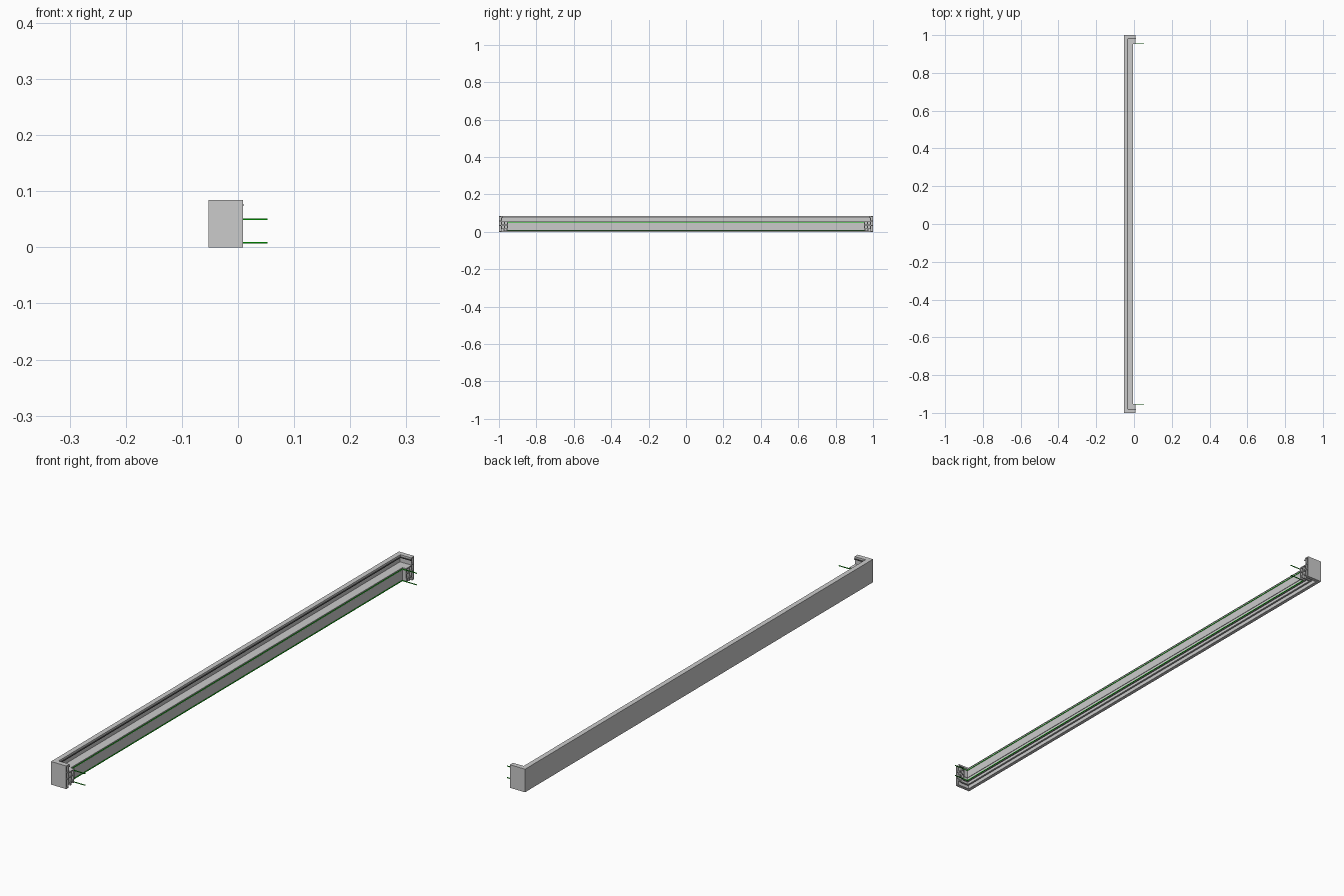
import bpy, bmesh

if "Cube" in bpy.data.objects:
    bpy.data.objects.remove(bpy.data.objects["Cube"])

BACK = -0.0525      # outer face of the long rail
RETURN = 0.009      # open end of the short returns


def sweep_u(name, loops, x_end, color=None):
    """Sweep closed (inset, height) loops along a mitred U path; extra loops are hollow chambers."""
    bm = bmesh.new()
    cap_edges = [[], []]
    for loop in loops:
        rings = []
        for k in range(4):
            ring = []
            for d, z in loop:
                x = x_end if k in (0, 3) else BACK + d
                y = (1 - d) if k < 2 else -(1 - d)
                ring.append(bm.verts.new((x, y, z)))
            rings.append(ring)
        n = len(loop)
        for a, b in zip(rings, rings[1:]):
            for i in range(n):
                j = (i + 1) % n
                bm.faces.new((a[i], a[j], b[j], b[i]))
        for side, ring in enumerate((rings[0], rings[-1])):
            for i in range(n):
                cap_edges[side].append(bm.edges.get((ring[i], ring[(i + 1) % n])))
    for edges in cap_edges:
        bmesh.ops.triangle_fill(bm, edges=edges, use_beauty=True)
    bmesh.ops.recalc_face_normals(bm, faces=bm.faces)
    me = bpy.data.meshes.new(name)
    bm.to_mesh(me)
    bm.free()
    ob = bpy.data.objects.new(name, me)
    bpy.context.collection.objects.link(ob)
    if color:
        mat = bpy.data.materials.new(name + "_color")
        mat.diffuse_color = color
        mat.use_nodes = True
        mat.node_tree.nodes["Principled BSDF"].inputs["Base Color"].default_value = mat.diffuse_color
        me.materials.append(mat)
    return ob


def rect(d0, d1, z0, z1):
    return [(d0, z0), (d0, z1), (d1, z1), (d1, z0)]


# Frame extrusion: tall outer wall with a lip, rebate ledge, front box, grooved underside
profile = [
    (0, 0), (0, .084), (.018, .084), (.018, .073), (.015, .073), (.015, .056),
    (.047, .056), (.047, .052), (.045, .052), (.045, .048), (.047, .048),
    (.047, .019), (.045, .019), (.045, .006), (.040, .006), (.040, .014),
    (.031, .014), (.031, .004), (.024, .004), (.024, .014), (.013, .014), (.013, 0),
]
chambers = [
    rect(.003, .012, .060, .080),
    rect(.003, .012, .036, .056),
    rect(.003, .012, .005, .032),
    rect(.016, .028, .038, .052),
    rect(.031, .042, .038, .052),
    rect(.016, .028, .018, .034),
    rect(.031, .042, .018, .034),
]
sweep_u("frame_profile", [profile] + chambers, RETURN)

# Glazing seal under the lip of the outer wall
sweep_u("upper_seal", [rect(.018, .021, .074, .077)], RETURN + .001, (.12, .12, .12, 1))

# Thin green strips that run round the frame and project past its ends
for name, z in (("upper_strip", .050), ("lower_strip", .008)):
    sweep_u(name, [rect(.045, .0475, z - .0012, z + .0012)], .0525, (0, .5, 0, 1))
